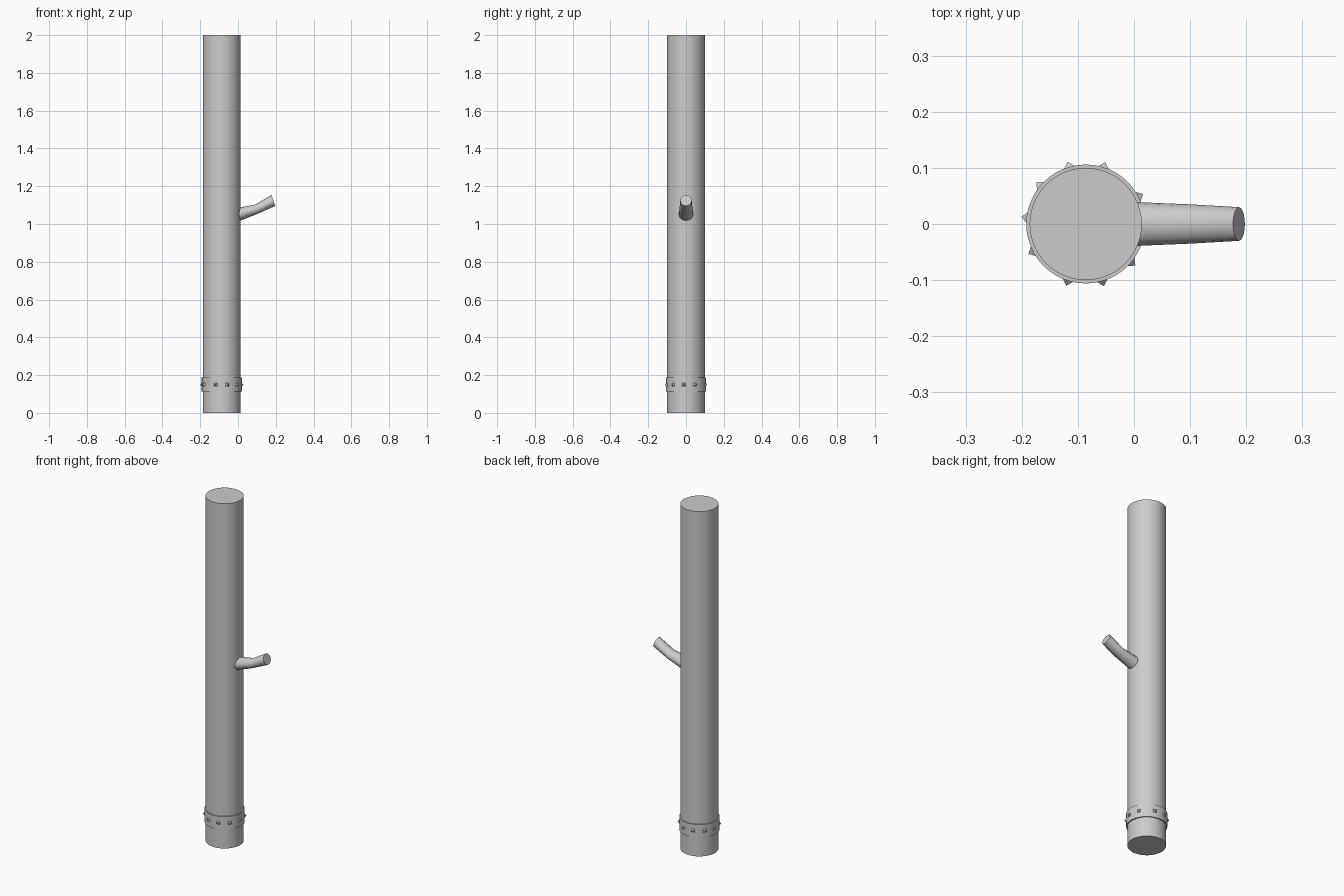
import bpy, bmesh
from math import sin, cos, pi, radians
from mathutils import Vector, Matrix

if "Cube" in bpy.data.objects:
    bpy.data.objects.remove(bpy.data.objects["Cube"])

CX = -0.086  # axis of the main post


def finish(bm, name, smooth=True):
    bmesh.ops.recalc_face_normals(bm, faces=bm.faces)
    me = bpy.data.meshes.new(name)
    bm.to_mesh(me)
    bm.free()
    ob = bpy.data.objects.new(name, me)
    bpy.context.collection.objects.link(ob)
    if smooth:
        bpy.ops.object.select_all(action='DESELECT')
        ob.select_set(True)
        bpy.context.view_layer.objects.active = ob
        bpy.ops.object.shade_smooth_by_angle(angle=radians(35))
    return ob


def bridge(bm, a, b):
    n = len(a)
    for i in range(n):
        j = (i + 1) % n
        bm.faces.new((a[i], a[j], b[j], b[i]))


# Main post
bm = bmesh.new()
bmesh.ops.create_cone(bm, cap_ends=True, segments=48, radius1=0.1, radius2=0.1,
                      depth=2, matrix=Matrix.Translation((CX, 0, 1)))
finish(bm, "post")

# Band near the foot: rectangular section turned around the post
bm = bmesh.new()
section = [(0.098, 0.112), (0.106, 0.112), (0.106, 0.187), (0.098, 0.187)]
loops = [[bm.verts.new((CX + r * cos(2 * pi * i / 48), r * sin(2 * pi * i / 48), z))
          for i in range(48)] for r, z in section]
for k in range(4):
    bridge(bm, loops[k], loops[(k + 1) % 4])
finish(bm, "band")

# Pyramid studs: two mirrored-by-half-turn groups of five
bm = bmesh.new()
for start in (72.5, 252.5):
    for k in range(5):
        a = radians(start + 33.75 * k)
        m = (Matrix.Translation((CX, 0, 0.15)) @ Matrix.Rotation(a, 4, 'Z'))
        h = 0.0105
        base = [bm.verts.new(m @ Vector((0.104, y, z)))
                for y, z in ((-h, -h), (h, -h), (h, h), (-h, h))]
        tip = bm.verts.new(m @ Vector((0.1155, 0, 0)))
        bm.faces.new(base)
        for i in range(4):
            bm.faces.new((base[i], base[(i + 1) % 4], tip))
finish(bm, "studs", smooth=False)

# Side branch: slightly bent and tapering (x, z, half width, half height, tilt)
bm = bmesh.new()
stations = [(-0.02, 1.045, 0.040, 0.037, 16), (0.1, 1.079, 0.035, 0.025, 20),
            (0.187, 1.125, 0.030, 0.031, 20)]
rings = []
for x, z, w, h, t in stations:
    t = radians(t)
    rings.append([bm.verts.new((x - h * sin(2 * pi * i / 16) * sin(t),
                                w * cos(2 * pi * i / 16),
                                z + h * sin(2 * pi * i / 16) * cos(t)))
                  for i in range(16)])
bridge(bm, rings[0], rings[1])
bridge(bm, rings[1], rings[2])
bm.faces.new(rings[0])
bm.faces.new(rings[-1])
finish(bm, "branch")
